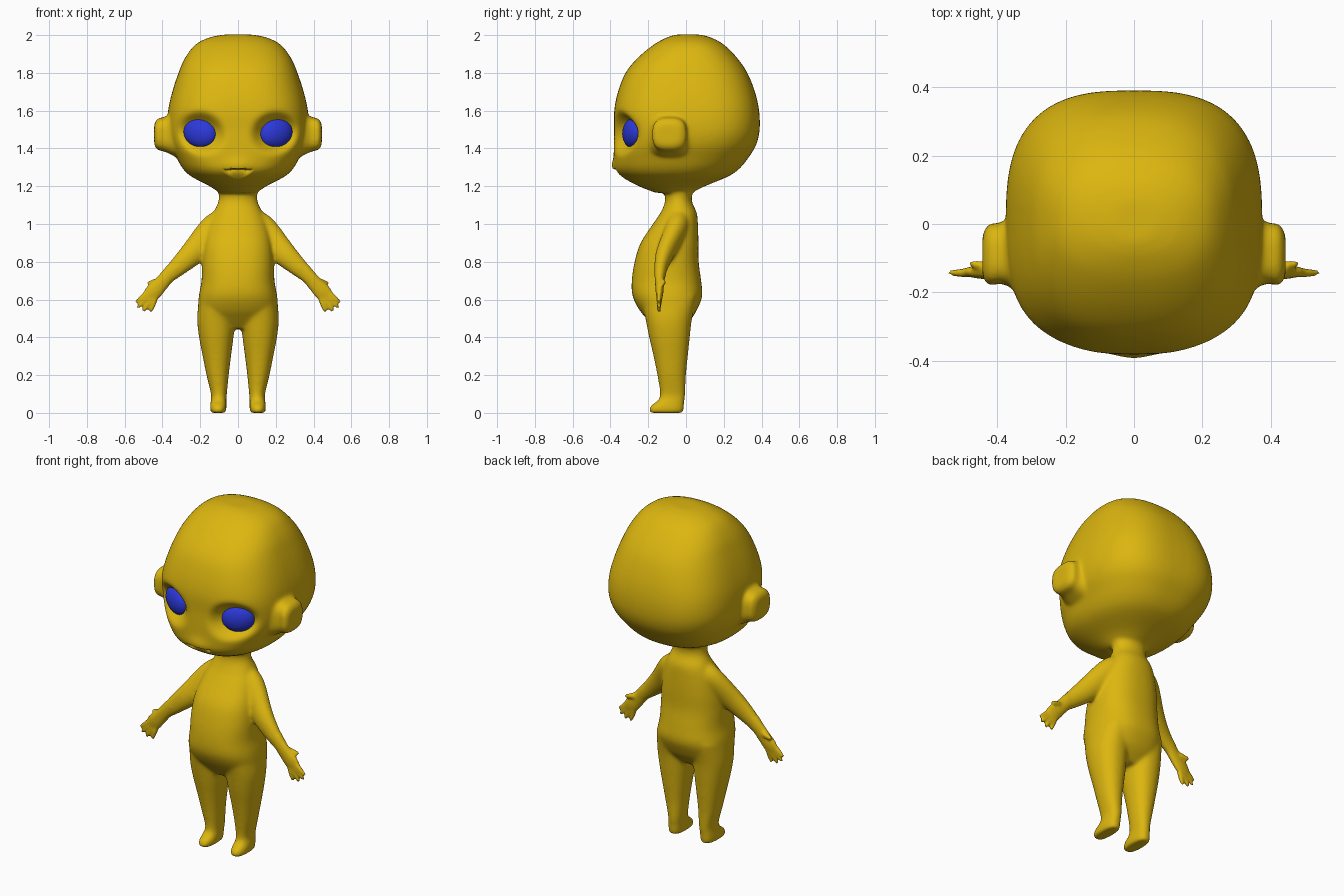
import bpy, bmesh, math
from mathutils import Vector

if "Cube" in bpy.data.objects:
    bpy.data.objects.remove(bpy.data.objects["Cube"])


def material(name, rgb):
    m = bpy.data.materials.new(name)
    m.diffuse_color = (*rgb, 1)
    m.use_nodes = True
    m.node_tree.nodes["Principled BSDF"].inputs["Base Color"].default_value = m.diffuse_color
    return m


skin = material("golden yellow", (0.72, 0.47, 0.005))
blue = material("deep blue", (0.025, 0.04, 0.70))
bm = bmesh.new()


def spline(keys, steps=5):
    """Smooth interpolation through tuples of numbers."""
    k = [Vector(p) for p in keys]
    out = []
    for i in range(len(k) - 1):
        a, b, c, d = k[max(i - 1, 0)], k[i], k[i + 1], k[min(i + 2, len(k) - 1)]
        for s in range(steps):
            t = s / steps
            out.append((b * 2 + (c - a) * t + (a * 2 - b * 5 + c * 4 - d) * t * t
                        + (b * 3 - a - c * 3 + d) * t ** 3) * 0.5)
    return out + [k[-1]]


def loft(rings, seg=64):
    """Closed skin over superellipse rings (centre, axis u, axis v, exponent)."""
    loops = []
    for c, u, v, n in rings:
        loop = []
        for i in range(seg):
            a = 2 * math.pi * i / seg
            ca, sa = math.cos(a), math.sin(a)
            p = c + u * math.copysign(abs(ca) ** (2 / n), ca) + v * math.copysign(abs(sa) ** (2 / n), sa)
            loop.append(bm.verts.new(p))
        loops.append(loop)
    for a, b in zip(loops, loops[1:]):
        for i in range(seg):
            j = (i + 1) % seg
            bm.faces.new((a[i], a[j], b[j], b[i]))
    bm.faces.new(loops[0][::-1])
    bm.faces.new(loops[-1])


def upright(keys, side=1):
    """Keys: z, centre x, half width, front y, back y, exponent."""
    loft([(Vector((side * x, (f + b) / 2, z)), Vector((rx, 0, 0)), Vector((0, (b - f) / 2, 0)), n)
          for z, x, rx, f, b, n in spline(keys)])


def limb(keys, side, seg=32):
    """Keys: x, y, z, radius in the front plane, radius in depth."""
    pts = spline(keys)
    rings = []
    for i, p in enumerate(pts):
        t = pts[min(i + 1, len(pts) - 1)] - pts[max(i - 1, 0)]
        n = Vector((-t[2], 0, t[0])).normalized() * p[3]
        n.x *= side
        rings.append((Vector((side * p[0], p[1], p[2])), n, Vector((0, p[4], 0)), 2))
    loft(rings, seg)


# head
upright([(2.003, 0, .07, -.05, .07, 2.2), (1.988, 0, .15, -.10, .13, 2.3), (1.95, 0, .225, -.17, .20, 2.4),
         (1.88, 0, .28, -.255, .27, 2.5), (1.8, 0, .315, -.32, .325, 2.6), (1.7, 0, .348, -.36, .365, 2.7),
         (1.6, 0, .37, -.38, .387, 2.8), (1.5, 0, .375, -.38, .39, 2.8), (1.42, 0, .36, -.382, .372, 2.7),
         (1.35, 0, .325, -.382, .33, 2.6), (1.29, 0, .29, -.377, .28, 2.4), (1.25, 0, .245, -.34, .22, 2.3),
         (1.2, 0, .15, -.25, .10, 2.1), (1.165, 0, .10, -.16, .03, 2)])
# neck and torso
upright([(1.22, 0, .11, -.13, .05, 2), (1.13, 0, .102, -.11, .03, 2), (1.06, 0, .13, -.135, .057, 2.2),
         (1.0, 0, .155, -.175, .063, 2.3), (.9, 0, .18, -.24, .066, 2.4), (.8, 0, .19, -.272, .067, 2.4),
         (.7, 0, .193, -.287, .08, 2.4), (.62, 0, .207, -.283, .086, 2.4), (.55, 0, .21, -.25, .06, 2.3),
         (.5, 0, .19, -.21, .03, 2.2), (.445, 0, .13, -.16, -.02, 2)])

for s in (1, -1):
    # legs and feet
    upright([(.62, .11, .095, -.24, .06, 2.2), (.5, .116, .10, -.215, .032, 2.2), (.4, .115, .091, -.195, .02, 2.2),
             (.3, .112, .075, -.172, .01, 2.2), (.2, .108, .059, -.152, 0, 2.2), (.1, .101, .042, -.137, -.004, 2.3),
             (.065, .103, .041, -.15, -.008, 2.4), (.04, .104, .043, -.185, -.01, 2.5),
             (.015, .105, .043, -.196, -.012, 2.5), (0, .105, .039, -.19, -.016, 2.5)], s)
    # ears
    loft([(Vector((s * x, y, 1.475)), Vector((0, ry, 0)), Vector((0, 0, rz)), 3) for x, y, ry, rz in spline(
        [(.33, -.08, .125, .12), (.385, -.085, .09, .093), (.425, -.09, .09, .083), (.444, -.093, .06, .055)])])
    # arms and palms
    limb([(.06, -.04, 1.02, .07, .06), (.13, -.05, .975, .075, .062), (.23, -.105, .857, .068, .052),
          (.31, -.13, .78, .053, .038), (.375, -.138, .72, .04, .028), (.415, -.14, .675, .041, .023),
          (.45, -.14, .638, .045, .02), (.475, -.14, .61, .038, .015)], s)
    # fingers and thumb
    for a, b in (((.465, .645), (.54, .585)), ((.465, .625), (.532, .556)),
                 ((.455, .61), (.503, .536)), ((.44, .61), (.462, .534))):
        limb([(a[0], -.14, a[1], .017, .015), ((a[0] + b[0]) / 2, -.143, (a[1] + b[1]) / 2, .015, .013),
              (b[0], -.143, b[1], .008, .008)], s, 16)
    limb([(.40, -.138, .70, .024, .02), (.44, -.125, .693, .017, .016), (.48, -.115, .686, .009, .009)], s, 16)

bmesh.ops.recalc_face_normals(bm, faces=bm.faces)
mesh = bpy.data.meshes.new("figure_body")
bm.to_mesh(mesh)
bm.free()
body = bpy.data.objects.new("figure_body", mesh)
bpy.context.collection.objects.link(body)
bpy.context.view_layer.objects.active = body
body.select_set(True)

# fuse all parts into one skin, then soften everything but the hands
mod = body.modifiers.new("fuse", 'REMESH')
mod.mode = 'VOXEL'
mod.voxel_size = 0.008
bpy.ops.object.modifier_apply(modifier="fuse")
mesh = body.data
for name, hand, rounds in (("soft", False, 22), ("hands", True, 3)):
    group = body.vertex_groups.new(name=name)
    group.add([v.index for v in mesh.vertices
               if (abs(v.co.x) > .36 and v.co.z < .78) == hand], 1, 'REPLACE')
    mod = body.modifiers.new(name, 'SMOOTH')
    mod.vertex_group = name
    mod.factor = 0.5
    mod.iterations = rounds
    bpy.ops.object.modifier_apply(modifier=name)

# eye sockets, muzzle and smiling mouth
for v in mesh.vertices:
    x, y, z = v.co
    if y > -.15 or z < 1.2:
        continue
    dx, dz = abs(x) - .2, z - 1.482
    p = dx * math.cos(.25) + dz * math.sin(.25)
    q = dz * math.cos(.25) - dx * math.sin(.25)
    r = (p / .105) ** 2 + (q / .09) ** 2
    move = .075 * math.exp(-r * r)
    move -= .012 * math.exp(-(x / .06) ** 2 - ((z - 1.305) / .04) ** 2)
    low, high = 1.238 + .05 * (x / .08) ** 2, 1.29
    if low < z < high:
        move += .035 * (z - low) / (high - low) * min(1, (high - low) / .03)
    v.co.y += move
mesh.materials.clear()
mesh.materials.append(skin)
for f in mesh.polygons:
    f.material_index = 0
bpy.ops.object.shade_smooth_by_angle(angle=math.radians(60))

# eyes
for s, name in ((1, "eye_left"), (-1, "eye_right")):
    bpy.ops.mesh.primitive_uv_sphere_add(segments=48, ring_count=24, radius=1, location=(s * .2, -.28, 1.482),
                                         rotation=(0, -s * .25, s * .38))
    eye = bpy.context.object
    eye.name = name
    eye.scale = (.093, .05, .078)
    eye.data.materials.append(blue)
    bpy.ops.object.shade_smooth()
